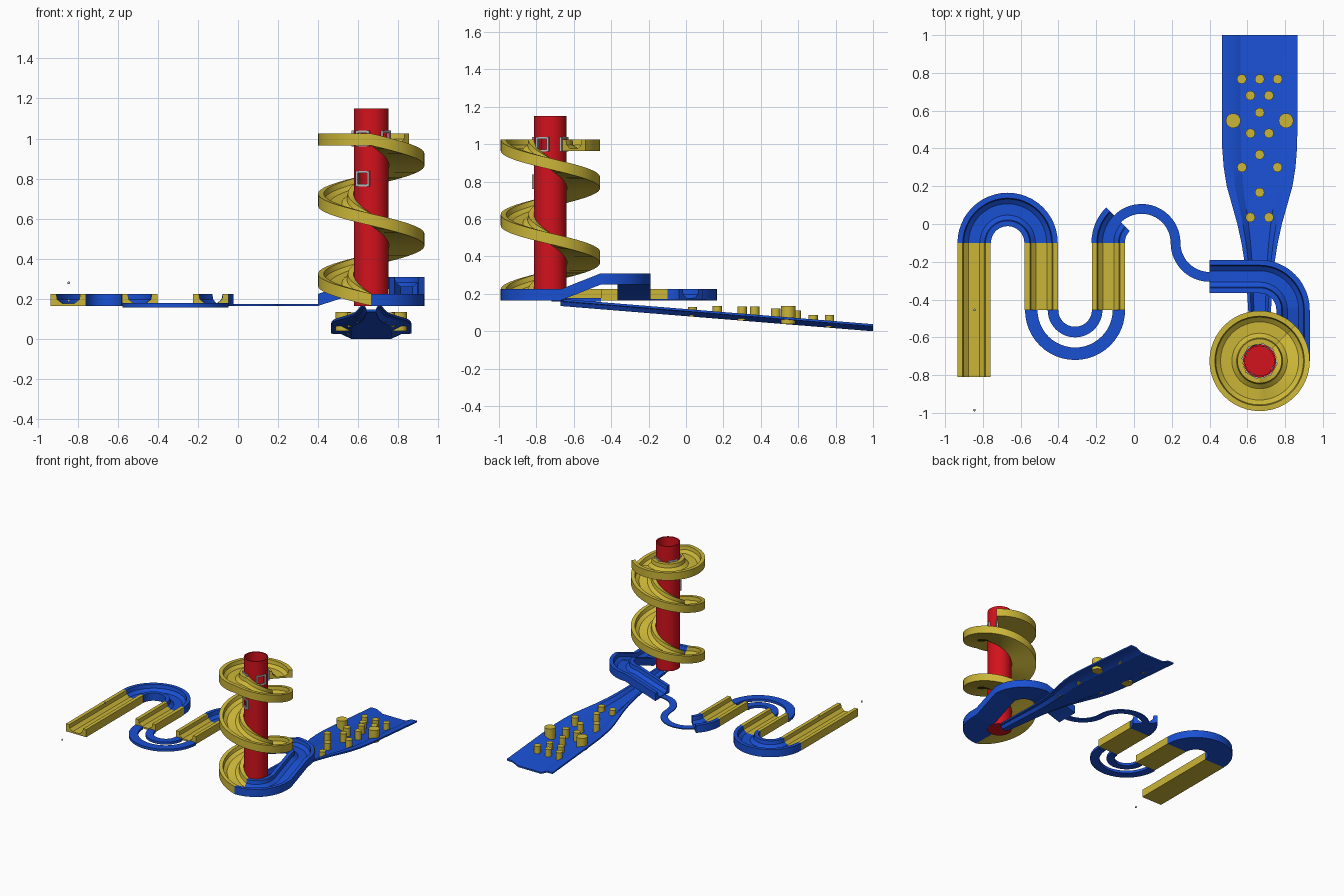
import bpy, bmesh, math
from mathutils import Vector, Matrix

if "Cube" in bpy.data.objects:
    bpy.data.objects.remove(bpy.data.objects["Cube"])


def mat(name, col):
    m = bpy.data.materials.new(name)
    m.diffuse_color = (*col, 1)
    m.use_nodes = True
    m.node_tree.nodes["Principled BSDF"].inputs["Base Color"].default_value = m.diffuse_color
    return m


BLUE = mat("blue", (0.01, 0.08, 0.65))
YELLOW = mat("yellow", (0.60, 0.47, 0.04))
RED = mat("red", (0.65, 0.006, 0.012))
GREY = mat("grey", (0.5, 0.5, 0.5))


def finish(name, bm, material, smooth=True):
    bmesh.ops.recalc_face_normals(bm, faces=bm.faces)
    me = bpy.data.meshes.new(name)
    bm.to_mesh(me)
    bm.free()
    ob = bpy.data.objects.new(name, me)
    bpy.context.collection.objects.link(ob)
    if material:
        me.materials.append(material)
    if smooth:
        bpy.ops.object.select_all(action='DESELECT')
        ob.select_set(True)
        bpy.context.view_layer.objects.active = ob
        bpy.ops.object.shade_smooth_by_angle(angle=math.radians(25))
    return ob


def loft(name, sections, material):
    """Closed cross-sections joined into a capped solid."""
    bm = bmesh.new()
    rows = [[bm.verts.new(p) for p in s] for s in sections]
    n = len(rows[0])
    for a, b in zip(rows, rows[1:]):
        for i in range(n):
            j = (i + 1) % n
            bm.faces.new((a[i], a[j], b[j], b[i]))
    bm.faces.new(rows[0])
    bm.faces.new(rows[-1])
    return finish(name, bm, material)


def sweep(name, path, profile, material):
    """Path items are (x, y, z, sideways x, sideways y)."""
    loft(name, [[(x + o * nx, y + o * ny, z + h) for o, h in profile]
                for x, y, z, nx, ny in path], material)


def arc(cx, cy, r, a0, a1, z0, z1=None, flip=1, skip=0):
    z1 = z0 if z1 is None else z1
    n = max(3, round(abs(a1 - a0) / 7.5))
    out = []
    for i in range(skip, n + 1):
        a = math.radians(a0 + (a1 - a0) * i / n)
        c, s = math.cos(a), math.sin(a)
        out.append((cx + r * c, cy + r * s, z0 + (z1 - z0) * i / n, flip * c, flip * s))
    return out


def cylinder(name, x, y, r, z0, z1, material, seg=32):
    bm = bmesh.new()
    bmesh.ops.create_cone(bm, cap_ends=True, segments=seg, radius1=r, radius2=r, depth=z1 - z0,
                          matrix=Matrix.Translation((x, y, (z0 + z1) / 2)))
    return finish(name, bm, material)


def ring_bar(w, z0, z1):
    return [(-w, z0), (w, z0), (w, z1), (-w, z1)]


# Shared trough cross-section
W, R, Z = 0.0885, 0.177, 0.165
half = [(W, 0), (W, 0.06), (0.06, 0.06), (0.055, 0.032), (0.03, 0.012)]
TROUGH = half + [(-o, h) for o, h in reversed(half)]
TX, TY = 0.665, -0.725

# Hollow tower
bm = bmesh.new()
rt, ri, N = 0.087, 0.078, 48
prof = [(rt, 0.165), (rt, 1.15), (ri, 1.15), (ri, 0.172)]
rows = [[bm.verts.new((TX + r * math.cos(i * math.tau / N), TY + r * math.sin(i * math.tau / N), z))
         for i in range(N)] for r, z in prof]
for a, b in zip(rows, rows[1:]):
    for i in range(N):
        j = (i + 1) % N
        bm.faces.new((a[i], a[j], b[j], b[i]))
bm.faces.new(rows[0])
bm.faces.new(rows[-1])
tower = finish("tower", bm, RED)

# Tower windows: square openings with grey frames
windows = [(-30, 1.0), (60, 1.0), (150, 1.0), (240, 1.0), (240, 0.8)]
for k, (deg, z) in enumerate(windows):
    rot = Matrix.Translation((TX, TY, z)) @ Matrix.Rotation(math.radians(deg), 4, 'Z')
    bm = bmesh.new()
    bmesh.ops.create_cube(bm, size=1, matrix=rot @ Matrix.Translation((0.08, 0, 0))
                          @ Matrix.Diagonal((0.06, 0.054, 0.054, 1)))
    cutter = finish("window_cutter", bm, None, False)
    cutter.hide_render = True
    mod = tower.modifiers.new("window", 'BOOLEAN')
    mod.operation, mod.object, mod.solver = 'DIFFERENCE', cutter, 'EXACT'
    bpy.context.view_layer.objects.active = tower
    bpy.ops.object.modifier_apply(modifier=mod.name)
    bpy.data.objects.remove(cutter)
    bm = bmesh.new()
    for cy, cz, sy, sz in [(0.033, 0, 0.012, 0.078), (-0.033, 0, 0.012, 0.078),
                           (0, 0.033, 0.054, 0.012), (0, -0.033, 0.054, 0.012)]:
        bmesh.ops.create_cube(bm, size=1, matrix=rot @ Matrix.Translation((0.082, cy, cz))
                              @ Matrix.Diagonal((0.016, sy, sz, 1)))
    finish(f"window_frame_{k}", bm, GREY, False)

# Spiral: flat top landing, then two turns down
sweep("spiral_track", arc(TX, TY, R, 45, 270, 0.965)
      + arc(TX, TY, R, 270, 990, 0.965, Z, skip=1), TROUGH, YELLOW)

# Blue exit: quarter ring, climb, quarter turn, descent
hill = arc(TX, TY, R, 270, 360, Z)
hill += [(TX + R, -0.67, Z, 1, 0)]
hill += arc(TX, -0.455, R, 0, 90, 0.25)
hill += [(0.4, -0.455 + R, Z, 0, 1)]
sweep("hill_track", hill, TROUGH, BLUE)

# Thin S-shaped ribbon and short curved entry
ribbon = arc(0.4, -0.1, 0.18, 270, 180, Z) + arc(0.04, -0.1, 0.18, 0, 138, Z, flip=-1, skip=1)
sweep("s_ribbon", ribbon, ring_bar(0.026, 0, 0.008), BLUE)
sweep("entry_curve", arc(0.04, -0.1, R, 135, 180, Z), TROUGH, BLUE)

# Serpentine: three straights, a walled bend and a slotted flat bend
for name, x, y1 in [("straight_inner", -0.135, -0.455), ("straight_middle", -0.49, -0.455),
                    ("straight_outlet", -0.847, -0.81)]:
    sweep(name, [(x, -0.1, Z, 1, 0), (x, y1, Z, 1, 0)], TROUGH, YELLOW)
sweep("rear_bend", arc(-0.669, -0.1, R, 0, 180, Z), TROUGH, BLUE)
for name, r, w in [("front_bend_outer_rail", 0.232, 0.033), ("front_bend_inner_rail", 0.117, 0.028)]:
    sweep(name, arc(-0.312, -0.455, r, 180, 360, 0), ring_bar(w, 0.158, 0.178), BLUE)


# Flared peg ramp
def ramp_z(y):
    return 0.135 * (1 - y) / 1.67


sections = []
for y, h in [(-0.67, 0.045), (-0.46, 0.06), (-0.3, 0.07), (-0.2, 0.08), (-0.1, 0.096), (0, 0.118),
             (0.1, 0.146), (0.2, 0.174), (0.3, 0.19), (0.4, 0.198), (0.5, 0.2), (1, 0.2)]:
    top = [(-1, 0.038), (-0.75, 0.036), (-0.5, 0.012), (0.5, 0.012), (0.75, 0.036), (1, 0.038)]
    outline = top + [(u, z - 0.012) for u, z in reversed(top)]
    sections.append([(TX + u * h, y, ramp_z(y) + z) for u, z in outline])
loft("peg_ramp", sections, BLUE)

# Pegs: (sideways offset, y, radius, top height), mirrored when offset
pegs = [(0.095, 0.767, 0.025, 0.087), (0, 0.767, 0.025, 0.087), (0.049, 0.68, 0.025, 0.087),
        (0.14, 0.547, 0.039, 0.135), (0, 0.59, 0.025, 0.11), (0.049, 0.48, 0.025, 0.122),
        (0, 0.367, 0.025, 0.133), (0.094, 0.3, 0.025, 0.133), (0, 0.167, 0.025, 0.135),
        (0.049, 0.035, 0.025, 0.13)]
for k, (dx, y, r, top) in enumerate(pegs):
    for s in ((-1, 1) if dx else (1,)):
        cylinder(f"peg_{k}", TX + s * dx, y, r, ramp_z(y) + 0.002, top, YELLOW, 24)

# Two small marbles
for k, (y, z) in enumerate([(-0.455, 0.28), (-0.985, 0.19)]):
    bm = bmesh.new()
    bmesh.ops.create_uvsphere(bm, u_segments=16, v_segments=8, radius=0.007,
                              matrix=Matrix.Translation((-0.845, y, z)))
    finish(f"marble_{k}", bm, GREY)
